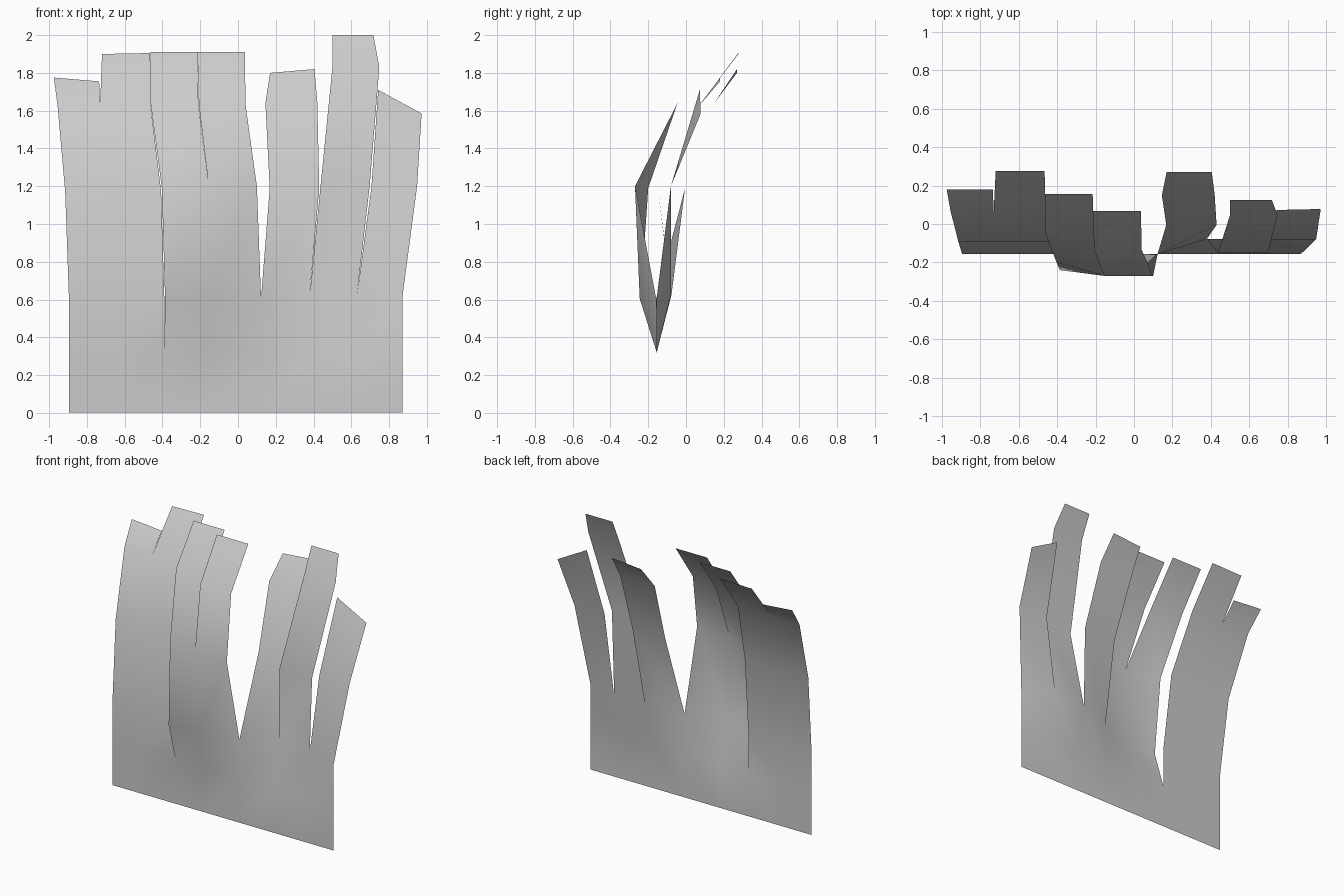
import bpy, bmesh

BASE_Y = -0.155
# columns of the uncut root sheet: x, y and z at the height where blades split
COLS = [(-.895, -.155, .605), (-.65, -.155, .605), (-.39, -.155, .605), (-.155, -.245, .605),
        (.122, -.158, .605), (.38, -.077, .625), (.63, -.08, .625), (.87, -.155, .61)]


def row(x0, x1, y, z, dy=0, dz=0):
    """One cross-line of a blade, with optional slant from left to right."""
    return (x0, y, z), (x1, y + dy, z + dz)


# cross-lines of each blade above the split, left to right
BLADES = [
    [row(-.915, -.68, -.09, 1.17), row(-.955, -.73, .068, 1.625), row(-.975, -.735, .18, 1.775, 0, -.02)],
    [row(-.68, -.407, -.09, 1.17), row(-.73, -.462, .068, 1.625), row(-.72, -.465, .277, 1.9, 0, .005)],
    [row(-.403, -.155, -.2, 1.19, -.07, .01), row(-.463, -.21, -.045, 1.64), row(-.463, -.215, .155, 1.91)],
    [row(.0 - .155, .1, -.27, 1.2), row(-.207, .04, -.135, 1.63), row(-.215, .036, .067, 1.91)],
    [row(.168, .43, -.005, 1.19), row(.145, .42, .15, 1.64), row(.17, .405, .27, 1.8, 0, .02)],
    [row(.437, .697, -.15, 1.2), row(.5, .748, .047, 1.83), row(.5, .717, .125, 2.0)],
    [row(.707, .948, -.08, 1.2), row(.742, .972, .073, 1.71, .005, -.125)],
]

bm = bmesh.new()


def strip(rows):
    """Bridge successive cross-lines with quads."""
    lines = [[bm.verts.new(p) for p in r] for r in rows]
    for (a, b), (c, d) in zip(lines, lines[1:]):
        bm.faces.new((a, b, d, c))


for i, upper in enumerate(BLADES):
    left, right = COLS[i], COLS[i + 1]
    roots = [((left[0], BASE_Y, z), (right[0], BASE_Y, z)) for z in (.003, .32)]
    if i == 2:                       # front side of the deep slit bulges forward
        left = (-.386, -.24, .605)
    strip(roots + [(left, right)] + upper)

# weld shared edges so only the slits stay open
bmesh.ops.remove_doubles(bm, verts=bm.verts, dist=.003)
for f in bm.faces:
    f.smooth = True
mesh = bpy.data.meshes.new("grass_clump")
bm.to_mesh(mesh)
bm.free()
bpy.context.collection.objects.link(bpy.data.objects.new("grass_clump", mesh))
